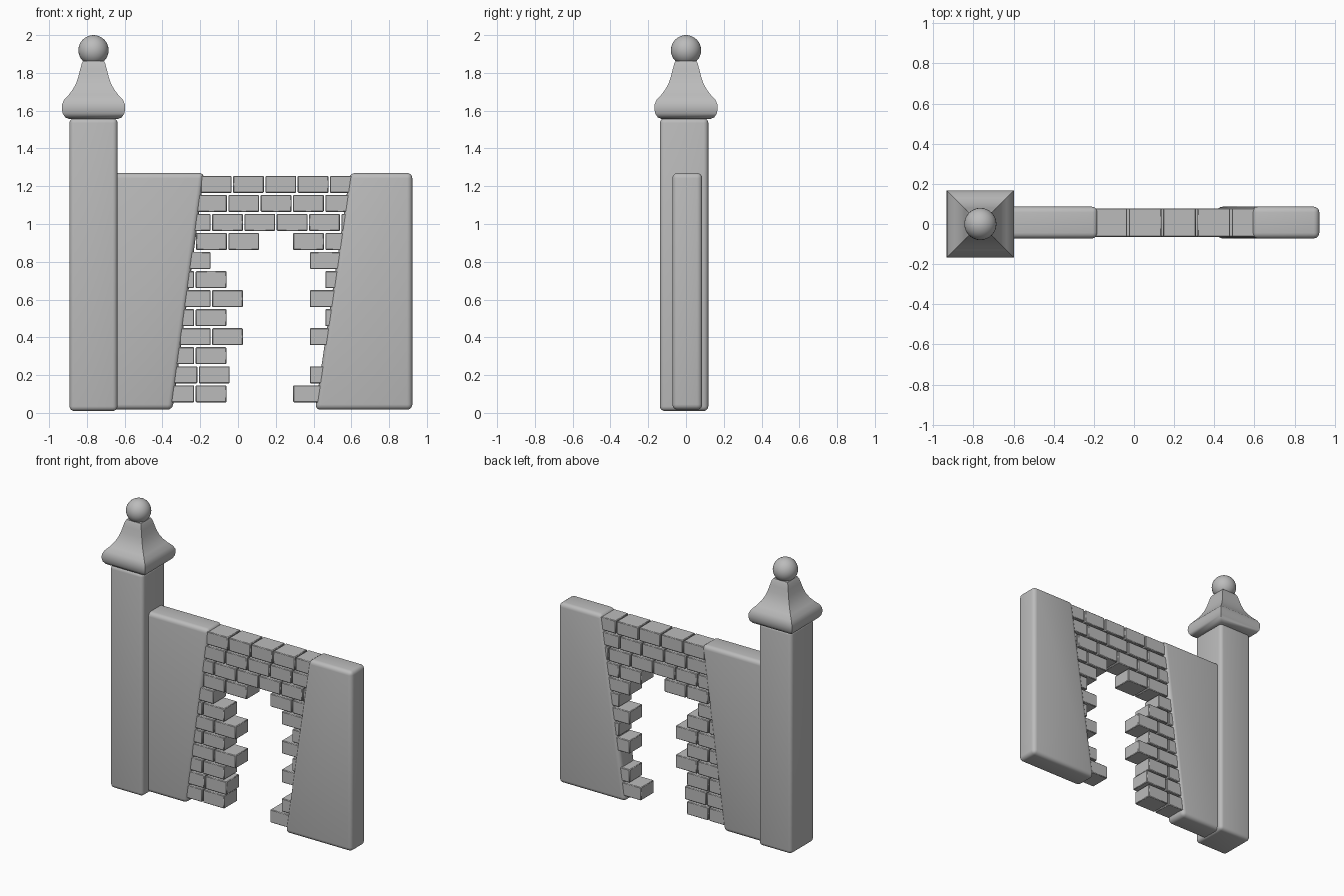
import bpy, bmesh, math

if "Cube" in bpy.data.objects:
    bpy.data.objects.remove(bpy.data.objects["Cube"])

stone = bpy.data.materials.new("grey stone")
stone.diffuse_color = (0.5, 0.5, 0.5, 1)
stone.use_nodes = True
stone.node_tree.nodes["Principled BSDF"].inputs["Base Color"].default_value = stone.diffuse_color


def finish(bm, name, bevel=0, segments=1, angle=40):
    bmesh.ops.recalc_face_normals(bm, faces=bm.faces[:])
    mesh = bpy.data.meshes.new(name)
    bm.to_mesh(mesh)
    bm.free()
    ob = bpy.data.objects.new(name, mesh)
    bpy.context.collection.objects.link(ob)
    mesh.materials.append(stone)
    if bevel:
        m = ob.modifiers.new("rounded edges", 'BEVEL')
        m.width, m.segments = bevel, segments
    if angle:
        bpy.ops.object.select_all(action='DESELECT')
        ob.select_set(True)
        bpy.context.view_layer.objects.active = ob
        bpy.ops.object.shade_smooth_by_angle(angle=math.radians(angle))
    return ob


def add_slab(bm, outline, y0, y1):
    """Extrude an x-z outline from y0 to y1."""
    face = bm.faces.new([bm.verts.new((x, y0, z)) for x, z in outline])
    res = bmesh.ops.extrude_face_region(bm, geom=[face])
    for v in res["geom"]:
        if isinstance(v, bmesh.types.BMVert):
            v.co.y = y1


def slab(name, outline, y0, y1, bevel, segments):
    bm = bmesh.new()
    add_slab(bm, outline, y0, y1)
    ob = finish(bm, name, bevel, segments, angle=0)
    ob.data.shade_smooth()
    return ob


# Gate post and the two plastered wall pieces
PX = -0.765
slab("gate_post", [(-0.892, 0.01), (-0.638, 0.01), (-0.638, 1.56), (-0.892, 1.56)],
     -0.138, 0.118, 0.025, 4)
slab("left_wall", [(-0.78, 0.017), (-0.347, 0.017), (-0.178, 1.27), (-0.78, 1.27)],
     -0.072, 0.086, 0.028, 4)
slab("right_wall", [(0.408, 0.017), (0.923, 0.017), (0.923, 1.27), (0.592, 1.27)],
     -0.072, 0.086, 0.028, 4)

# Flared square post cap, from a half-width / height profile
profile = [(0.128, 1.555), (0.15, 1.565), (0.163, 1.585), (0.168, 1.61), (0.166, 1.635),
           (0.155, 1.658), (0.13, 1.685), (0.109, 1.713), (0.092, 1.745),
           (0.08, 1.78), (0.07, 1.82), (0.062, 1.85), (0.055, 1.863)]
bm = bmesh.new()
rings = [[bm.verts.new((PX + sx * w, sy * w, z))
          for sx, sy in ((-1, -1), (1, -1), (1, 1), (-1, 1))] for w, z in profile]
for a, b in zip(rings, rings[1:]):
    for i in range(4):
        j = (i + 1) % 4
        bm.faces.new((a[i], a[j], b[j], b[i]))
bm.faces.new(rings[0][::-1])
bm.faces.new(rings[-1])
finish(bm, "post_cap", angle=50)

# Ball finial
bm = bmesh.new()
bmesh.ops.create_uvsphere(bm, u_segments=32, v_segments=16, radius=0.08)
bmesh.ops.translate(bm, verts=bm.verts[:], vec=(PX, 0, 1.92))
finish(bm, "ball_finial")

# Brick courses from the bottom up: (first brick's left edge, brick count) runs
LENGTH, PITCH, HEIGHT = 0.163, 0.171, 0.09
courses = [
    [(-0.395, 2), (0.292, 1)],
    [(-0.378, 2), (0.38, 1)],
    [(-0.395, 2), (0.462, 1)],
    [(-0.308, 2), (0.38, 1)],
    [(-0.395, 2), (0.462, 1)],
    [(-0.308, 2), (0.38, 1)],
    [(-0.395, 2), (0.462, 1)],
    [(-0.308, 1), (0.38, 2)],
    [(-0.222, 2), (0.292, 2)],
    [(-0.308, 6)],
    [(-0.222, 5)],
    [(-0.197, 5)],
]
bm = bmesh.new()
for row, runs in enumerate(courses):
    z = 0.056 + row * 0.1008
    for start, count in runs:
        for i in range(count):
            x = start + i * PITCH
            add_slab(bm, [(x, z), (x + LENGTH, z), (x + LENGTH, z + HEIGHT), (x, z + HEIGHT)],
                     -0.064, 0.078)
finish(bm, "bricks", 0.004, 1, angle=30)
